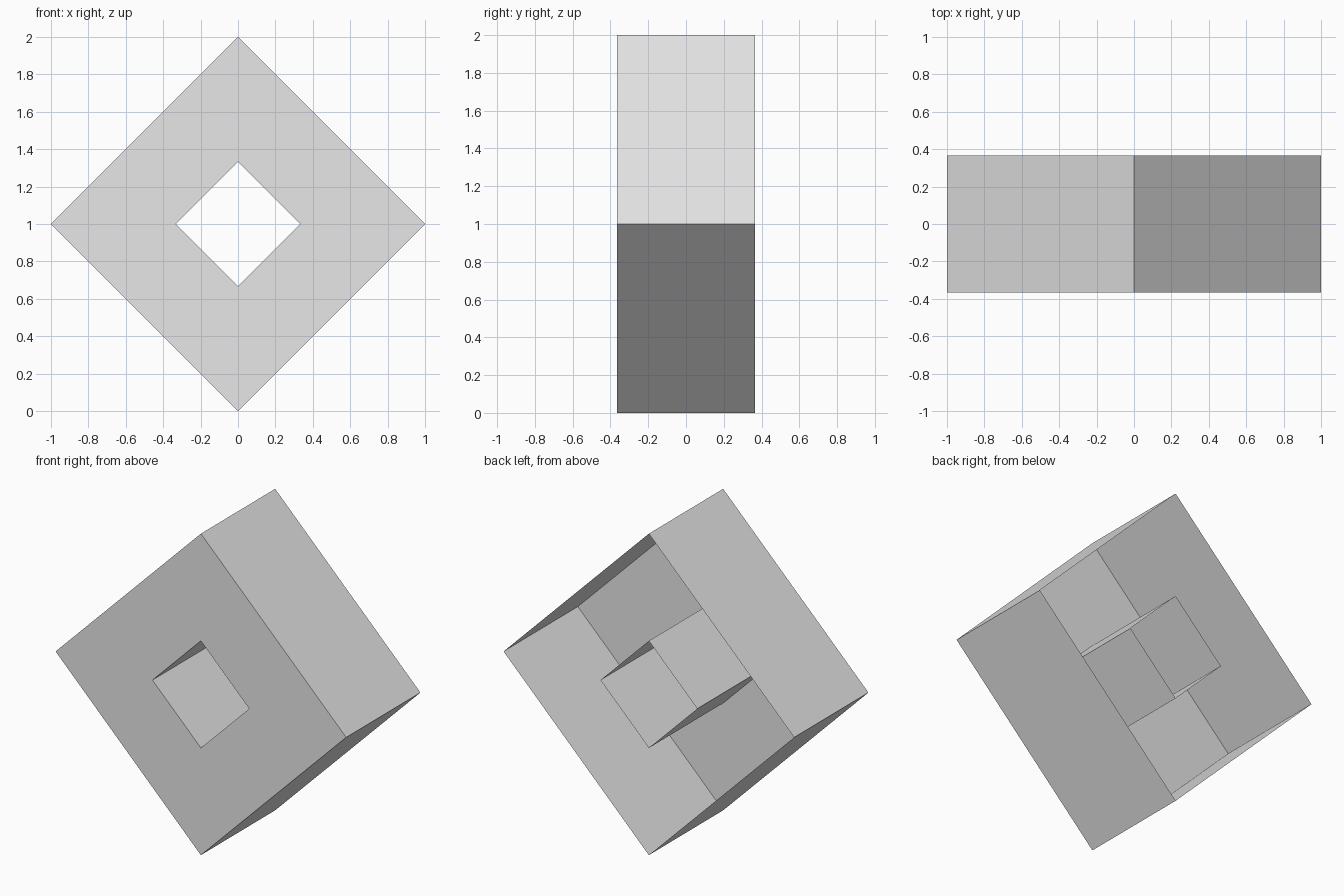
import bpy
import bmesh
from math import cos, sin, pi

cube = bpy.data.objects.get("Cube")
if cube:
    bpy.data.objects.remove(cube, do_unlink=True)

OUTER, INNER, HALF_DEPTH, CENTRE_Z = 1.0, 0.333, 0.365, 1.0
SIDES = 4

grey = bpy.data.materials.new("light grey")
grey.use_nodes = True
grey.diffuse_color = (0.8, 0.8, 0.8, 1)
grey.node_tree.nodes["Principled BSDF"].inputs["Base Color"].default_value = (0.8, 0.8, 0.8, 1)


def ring(bm, radius, y):
    """Diamond loop of vertices, counter-clockwise as seen from the front."""
    angles = [2 * pi * i / SIDES for i in range(SIDES)]
    return [bm.verts.new((radius * cos(a), y, CENTRE_Z + radius * sin(a))) for a in angles]


def bridge(bm, a, b):
    """Quads between two loops."""
    for i in range(SIDES):
        j = (i + 1) % SIDES
        bm.faces.new((a[i], b[i], b[j], a[j]))


# Thin shell open at the back: outer walls, front plate, square tube through the middle
bm = bmesh.new()
loops = [ring(bm, OUTER, HALF_DEPTH), ring(bm, OUTER, -HALF_DEPTH),
         ring(bm, INNER, -HALF_DEPTH), ring(bm, INNER, HALF_DEPTH)]
for a, b in zip(loops, loops[1:]):
    bridge(bm, a, b)

# Make the front plate face forward, and the walls with it
bm.normal_update()
front = min(bm.faces, key=lambda f: f.calc_center_median().y)
if front.normal.y > 0:
    bmesh.ops.reverse_faces(bm, faces=bm.faces[:])

mesh = bpy.data.meshes.new("diamond_shell")
bm.to_mesh(mesh)
bm.free()
mesh.materials.append(grey)
shell = bpy.data.objects.new("diamond_shell", mesh)
bpy.context.collection.objects.link(shell)
